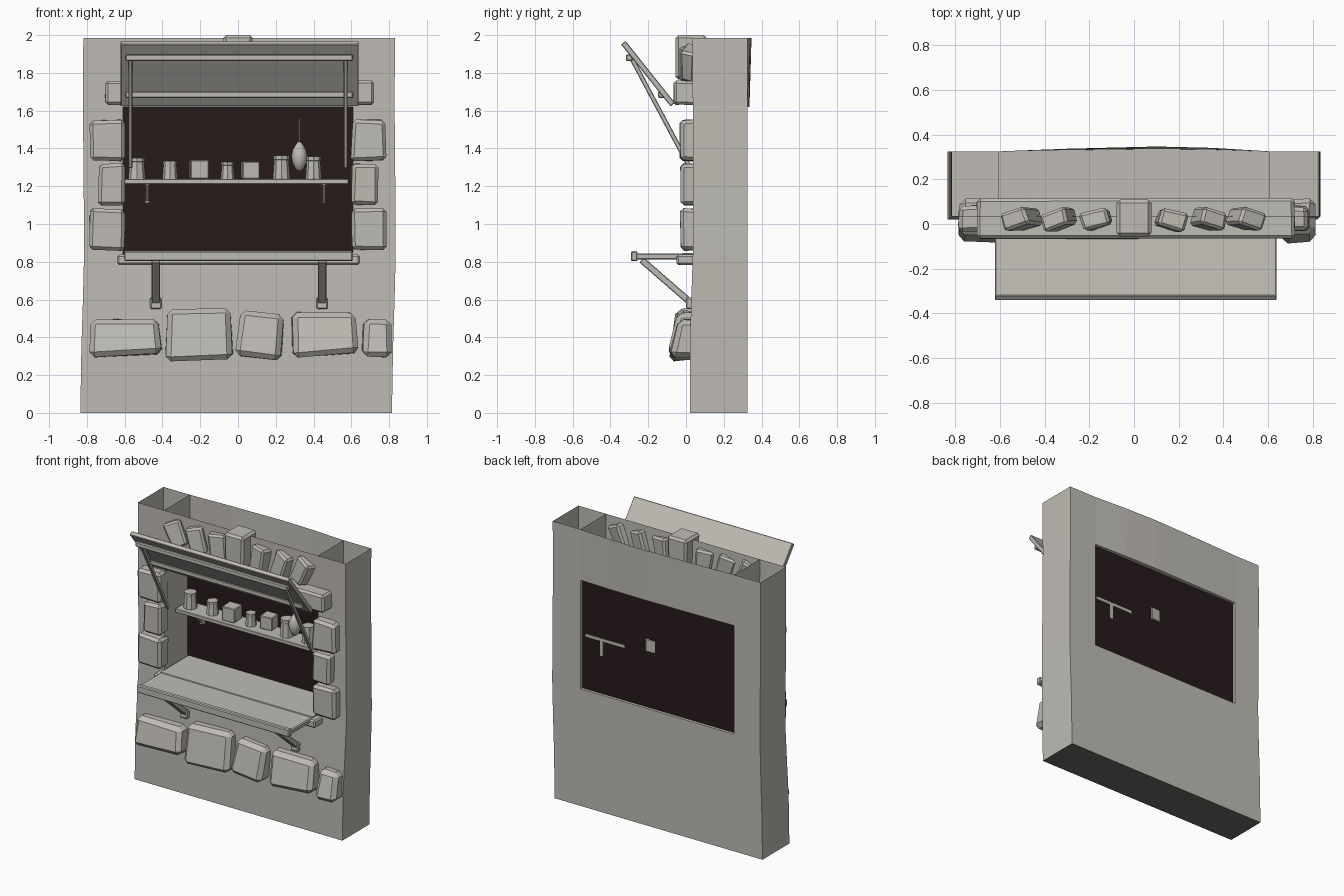
import bpy, bmesh, math, random
from mathutils import Matrix, Vector

random.seed(4)
if "Cube" in bpy.data.objects:
    bpy.data.objects.remove(bpy.data.objects["Cube"], do_unlink=True)


def make_material(name, rgb):
    m = bpy.data.materials.new(name)
    m.use_nodes = True
    m.diffuse_color = (*rgb, 1)
    m.node_tree.nodes["Principled BSDF"].inputs["Base Color"].default_value = (*rgb, 1)
    return m


GREY = make_material("warm grey", (0.52, 0.50, 0.46))
DARK = make_material("dark brown", (0.02, 0.011, 0.011))
UNDER = make_material("dark grey", (0.14, 0.137, 0.128))


def finish(bm, name, mat=GREY, normals=True):
    if normals:
        bmesh.ops.recalc_face_normals(bm, faces=bm.faces)
    me = bpy.data.meshes.new(name)
    bm.to_mesh(me)
    bm.free()
    me.materials.append(mat)
    ob = bpy.data.objects.new(name, me)
    bpy.context.collection.objects.link(ob)
    return ob


def block(name, x, y, z, bevel=0.006, turn=None, taper=1.0, lean=0.0, jitter=0.0, mat=GREY):
    """Bevelled box from (min, max) ranges; taper narrows the top, lean shifts it in y."""
    lo, hi = Vector((x[0], y[0], z[0])), Vector((x[1], y[1], z[1]))
    size, mid = hi - lo, (lo + hi) / 2
    bm = bmesh.new()
    bmesh.ops.create_cube(bm, size=1)
    for v in bm.verts:
        v.co = Vector(a * b for a, b in zip(v.co, size))
        if v.co.z > 0:
            v.co.x *= taper
            v.co.y += lean
        v.co += Vector(random.uniform(-jitter, jitter) for _ in range(3))
    if bevel:
        bmesh.ops.bevel(bm, geom=bm.edges[:], offset=bevel, segments=1,
                        affect='EDGES', clamp_overlap=True)
    if turn:
        bmesh.ops.transform(bm, matrix=turn, verts=bm.verts)
    bmesh.ops.translate(bm, vec=mid, verts=bm.verts)
    return finish(bm, name, mat)


def slanted(name, x, start, end, width, thick):
    """Bar or panel running between two (y, z) points at a given x."""
    dy, dz = end[0] - start[0], end[1] - start[1]
    length = math.hypot(dy, dz)
    cy, cz = (start[0] + end[0]) / 2, (start[1] + end[1]) / 2
    return block(name, (x - width / 2, x + width / 2), (cy - thick / 2, cy + thick / 2),
                 (cz - length / 2, cz + length / 2), 0.004,
                 Matrix.Rotation(math.atan2(-dy, dz), 4, 'X'))


def lathe(name, profile, loc, sides=8):
    """Turned solid from (radius, height) points."""
    bm = bmesh.new()
    rings = [[bm.verts.new((r * math.cos(math.tau * i / sides), r * math.sin(math.tau * i / sides), z))
              for i in range(sides)] for r, z in profile]
    for a, b in zip(rings, rings[1:]):
        for i in range(sides):
            j = (i + 1) % sides
            bm.faces.new((a[i], a[j], b[j], b[i]))
    bm.faces.new(rings[0])
    bm.faces.new(rings[-1])
    bmesh.ops.translate(bm, vec=loc, verts=bm.verts)
    return finish(bm, name)


# Wall shell: open top, hollow side pillars, window opening right through
XS = [-0.825, -0.61, -0.3, 0.1, 0.35, 0.61, 0.825]
ZS = [0, 0.35, 0.6, 0.84, 1.2, 1.62, 1.985]
SWAY = [-0.01, -0.004, 0.004, 0.01, 0.008, 0.004, 0.006]
FRONT = [0.02, 0.02, 0.028, 0.036, 0.036, 0.036, 0.034]
BULGE = [0, 0, 0.012, 0.022, 0.016, 0, 0]


def wall_point(i, k, back):
    x, z = XS[i], ZS[k]
    if i in (0, 6):
        x += SWAY[k]
    y = 0.325 if back else FRONT[k]
    if back and k >= 5:
        y += BULGE[i] * (1 if k == 6 else 0.5)
    return Vector((x, y, z))


bm = bmesh.new()


def quad(*pts):
    return bm.faces.new([bm.verts.new(p) for p in pts])


for back in (False, True):
    for i in range(6):
        for k in range(6):
            if 1 <= i <= 4 and 3 <= k <= 4:
                continue
            c = [wall_point(*ik, back) for ik in ((i, k), (i + 1, k), (i + 1, k + 1), (i, k + 1))]
            quad(*(reversed(c) if back else c))
for k in range(6):
    for i in (0, 1, 5, 6):
        if i in (0, 6) or k >= 3:
            c = [wall_point(i, k, True), wall_point(i, k, False),
                 wall_point(i, k + 1, False), wall_point(i, k + 1, True)]
            quad(*(c if i in (0, 5) else reversed(c)))
# Underside, plinth top, opening sill and soffit
for i in range(6):
    for k in (0, 1, 3, 5):
        if k < 2 or 1 <= i <= 4:
            c = [wall_point(i, k, False), wall_point(i + 1, k, False),
                 wall_point(i + 1, k, True), wall_point(i, k, True)]
            face = quad(*(c if k in (1, 3) else reversed(c)))
            face.material_index = 1 if k == 0 else 0
bmesh.ops.remove_doubles(bm, verts=bm.verts, dist=0.0005)
finish(bm, "wall", normals=False).data.materials.append(UNDER)

# Dark pane closing the opening
block("window_pane", (-0.61, 0.61), (0.299, 0.305), (0.84, 1.62), 0, mat=DARK)

# Lintel and fan of stones above it
block("lintel", (-0.705, 0.718), (-0.065, 0.115), (1.63, 1.76), 0.014, jitter=0.004)
block("keystone", (-0.072, 0.072), (-0.055, 0.11), (1.765, 2.0), 0.015, taper=1.08)
for n in (1, 2, 3):
    for side in (-1, 1):
        cx = side * (0.167 * n)
        turn = Matrix.Rotation(side * 0.14 * n, 4, 'Y') @ Matrix.Rotation(-side * 0.3, 4, 'Z')
        block("arch_stone", (cx - 0.056, cx + 0.056), (-0.02, 0.06), (1.765, 1.94), 0.013,
              turn, 1.08, jitter=0.006)

# Stones beside the opening
for side in (-1, 1):
    for z0, z1, outer in ((0.86, 1.08, 0.785), (1.1, 1.32, 0.74), (1.335, 1.55, 0.785)):
        xs = sorted((side * 0.6, side * outer))
        block("side_stone", xs, (-0.03, 0.08), (z0, z1), 0.018, taper=0.97, jitter=0.006)

# Big stones along the base
for x0, x1, z0, z1, tilt in ((-0.79, -0.41, 0.30, 0.495, -3), (-0.385, -0.035, 0.285, 0.545, -2),
                             (0.0, 0.238, 0.285, 0.525, 6), (0.28, 0.63, 0.305, 0.535, -2),
                             (0.66, 0.81, 0.30, 0.49, 0)):
    block("base_stone", (x0, x1), (-0.09, 0.07), (z0, z1), 0.027,
          Matrix.Rotation(math.radians(tilt), 4, 'Y'), 0.95, 0.045, 0.011)

# Counter with front lip, back beam, sill and braces
block("counter_top", (-0.6, 0.605), (-0.28, -0.02), (0.812, 0.844))
block("counter_lip", (-0.603, 0.608), (-0.292, -0.257), (0.803, 0.856))
block("counter_beam", (-0.64, 0.645), (-0.05, 0.05), (0.783, 0.838), 0.01)
block("window_sill", (-0.603, 0.605), (-0.02, 0.3), (0.812, 0.846), 0.003)
for x in (-0.435, 0.445):
    slanted("counter_brace", x, (-0.235, 0.81), (0.035, 0.575), 0.045, 0.035)
    block("brace_foot", (x - 0.03, x + 0.03), (0.0, 0.04), (0.55, 0.61))

# Raised shutter with battens and props
slanted("shutter", 0.008, (-0.07, 1.632), (-0.332, 1.96), 1.26, 0.03)
for y, z in ((-0.3, 1.88), (-0.13, 1.685)):
    block("shutter_batten", (-0.595, 0.61), (y - 0.018, y + 0.018), (z - 0.018, z + 0.018))
for side in (-1, 1):
    slanted("shutter_prop", side * 0.57, (-0.295, 1.89), (0.02, 1.3), 0.022, 0.024)

# Shelf with brackets
block("shelf", (-0.603, 0.585), (0.15, 0.303), (1.212, 1.238), 0.003,
      Matrix.Rotation(0.007, 4, 'Z'))
for x, y in ((-0.48, 0.298), (0.455, 0.308)):
    block("shelf_bracket", (x - 0.012, x + 0.012), (y - 0.03, y), (1.11, 1.215), 0)
    slanted("shelf_strut", x, (0.18, 1.215), (0.285, 1.12), 0.022, 0.02)

# Jars and boxes on the shelf
for x, r, h in ((-0.535, 0.046, 0.112), (-0.36, 0.041, 0.095), (-0.055, 0.037, 0.09),
                (0.23, 0.046, 0.125), (0.4, 0.043, 0.12)):
    lathe("jar", [(r, 0), (r * 0.84, h * 0.8), (r * 0.92, h * 0.82), (r * 0.92, h)],
          (x, 0.225, 1.238))
for x, y, w, h, a in ((-0.205, 0.225, 0.098, 0.1, 0.06), (0.065, 0.262, 0.092, 0.092, 0.1)):
    block("small_box", (x - w / 2, x + w / 2), (y - w / 2, y + w / 2), (1.238, 1.238 + h), 0.005,
          Matrix.Rotation(a, 4, 'Z'))

# Hanging gourd on a cord
gourd = lathe("hanging_gourd", [(0.006, 0), (0.022, 0.012), (0.037, 0.045), (0.042, 0.08),
                                (0.036, 0.112), (0.02, 0.14), (0.008, 0.155)], (0.325, 0.18, 1.28), 14)
bpy.ops.object.select_all(action='DESELECT')
gourd.select_set(True)
bpy.context.view_layer.objects.active = gourd
bpy.ops.object.shade_smooth_by_angle(angle=math.radians(50))
lathe("gourd_cord", [(0.004, 0), (0.004, 0.125)], (0.325, 0.18, 1.433), 6)
